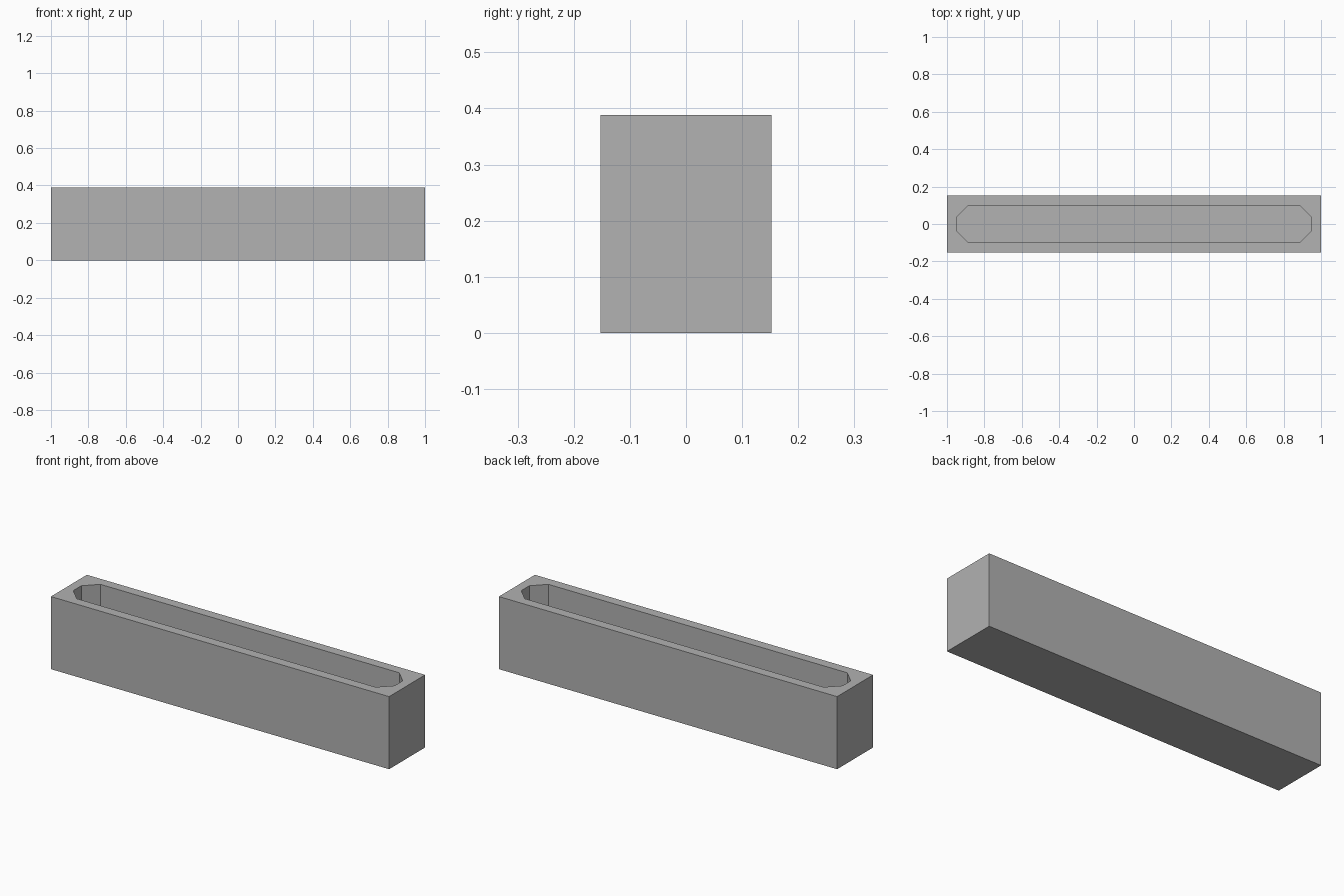
import bpy, bmesh

if "Cube" in bpy.data.objects:
    bpy.data.objects.remove(bpy.data.objects["Cube"])

HX, HY, H = 1.0, 0.152, 0.388         # outer half length, half width, height
CX, CY, CH, FLOOR = 0.95, 0.1, 0.066, 0.05  # cavity half sizes, corner cut, floor level


def prism(name, outline, z0, z1):
    """Extrude a closed counter-clockwise outline from z0 to z1."""
    bm = bmesh.new()
    face = bm.faces.new([bm.verts.new((x, y, z0)) for x, y in outline])
    ext = bmesh.ops.extrude_face_region(bm, geom=[face])
    verts = [g for g in ext["geom"] if isinstance(g, bmesh.types.BMVert)]
    bmesh.ops.translate(bm, verts=verts, vec=(0, 0, z1 - z0))
    bmesh.ops.recalc_face_normals(bm, faces=bm.faces)
    mesh = bpy.data.meshes.new(name)
    bm.to_mesh(mesh)
    bm.free()
    obj = bpy.data.objects.new(name, mesh)
    bpy.context.collection.objects.link(obj)
    return obj


grey = bpy.data.materials.new("concrete grey")
grey.diffuse_color = (0.445, 0.445, 0.445, 1)
grey.use_nodes = True
grey.node_tree.nodes["Principled BSDF"].inputs["Base Color"].default_value = grey.diffuse_color

# Outer block
trough = prism("trough", [(-HX, -HY), (HX, -HY), (HX, HY), (-HX, HY)], 0, H)
trough.data.materials.append(grey)

# Cavity with chamfered corners
a, b = CX - CH, CY - CH
cavity = prism("cavity_cutter", [(-a, -CY), (a, -CY), (CX, -b), (CX, b),
                                 (a, CY), (-a, CY), (-CX, b), (-CX, -b)], FLOOR, H + 0.1)
cavity.data.materials.append(grey)
cavity.hide_render = True

# Hollow out the block
cut = trough.modifiers.new("hollow", 'BOOLEAN')
cut.operation = 'DIFFERENCE'
cut.solver = 'EXACT'
cut.object = cavity
bpy.context.view_layer.objects.active = trough
bpy.ops.object.modifier_apply(modifier=cut.name)
bpy.data.objects.remove(cavity)
